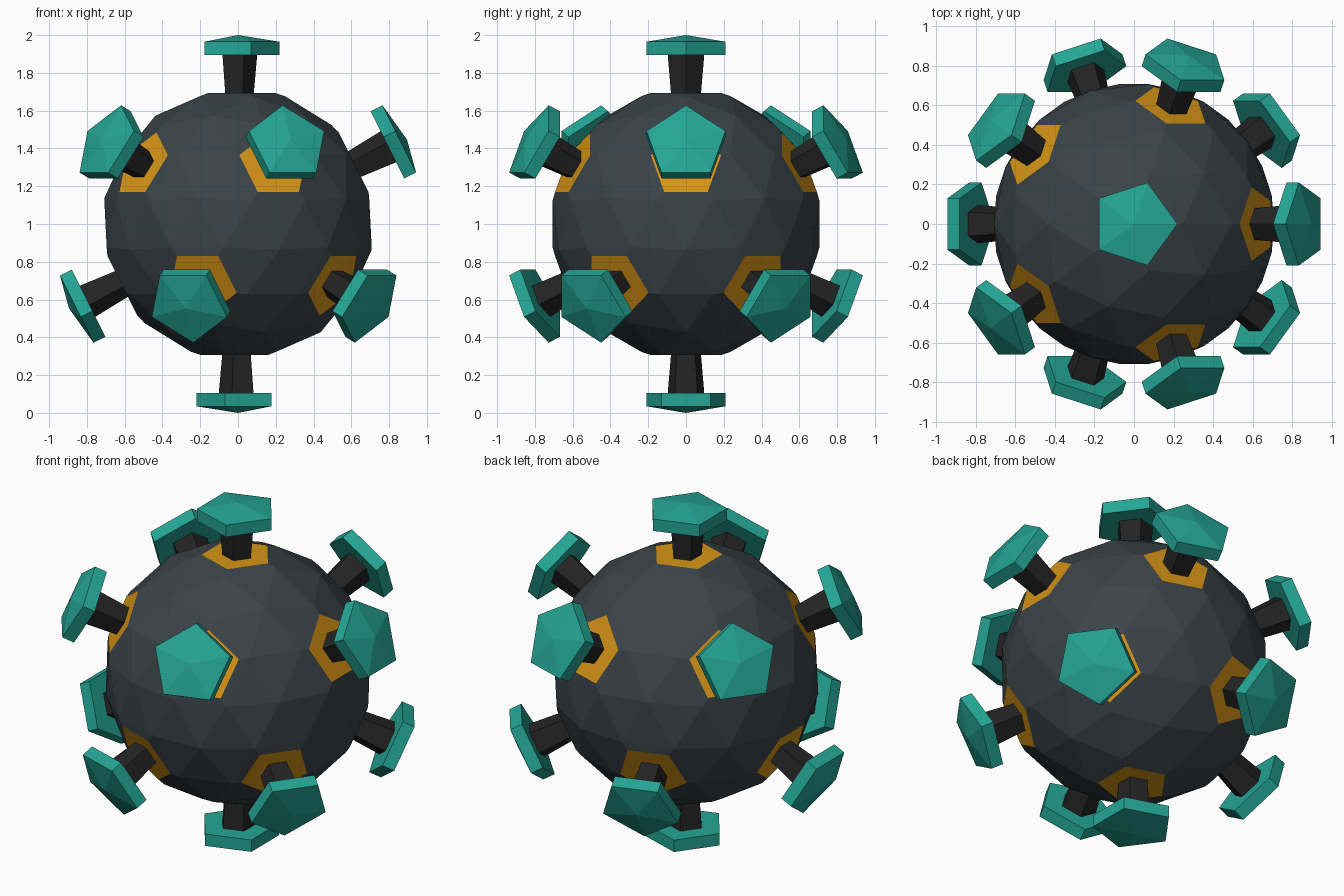
import bpy, bmesh, math
from mathutils import Vector, Matrix

if "Cube" in bpy.data.objects:
    bpy.data.objects.remove(bpy.data.objects["Cube"])

R = 0.721                      # ball radius
CENTRE = Vector((0, 0, 1.0))


def material(name, col):
    m = bpy.data.materials.new(name)
    m.diffuse_color = (*col, 1)
    m.use_nodes = True
    m.node_tree.nodes["Principled BSDF"].inputs["Base Color"].default_value = m.diffuse_color
    return m


SLATE = material("slate grey", (0.043, 0.057, 0.066))
ORANGE = material("orange", (0.68, 0.30, 0.008))
BLACK = material("black", (0.017, 0.017, 0.017))
TEAL = material("teal", (0.018, 0.38, 0.30))


def finish(bm, name, mats, matrix=None):
    bmesh.ops.recalc_face_normals(bm, faces=bm.faces)
    me = bpy.data.meshes.new(name)
    bm.to_mesh(me)
    bm.free()
    for m in mats:
        me.materials.append(m)
    ob = bpy.data.objects.new(name, me)
    ob.matrix_world = matrix or Matrix.Translation(CENTRE)
    bpy.context.collection.objects.link(ob)
    return ob


def pentagon_solid(name, profile, mat, matrix, apex=None):
    """Stack of five-sided rings (radius, height), optionally closed by a point."""
    bm = bmesh.new()
    rings = [[bm.verts.new((r * math.cos(math.tau * k / 5), r * math.sin(math.tau * k / 5), h))
              for k in range(5)] for r, h in profile]
    bm.faces.new(rings[0][::-1])
    for a, b in zip(rings, rings[1:]):
        for k in range(5):
            j = (k + 1) % 5
            bm.faces.new((a[k], a[j], b[j], b[k]))
    if apex is None:
        bm.faces.new(rings[-1])
    else:
        tip = bm.verts.new((0, 0, apex))
        for k in range(5):
            bm.faces.new((rings[-1][k], rings[-1][(k + 1) % 5], tip))
    return finish(bm, name, [mat], matrix)


# Ball: icosahedron with each edge cut in three, pushed out to a sphere
bm = bmesh.new()
bmesh.ops.create_icosphere(bm, subdivisions=1, radius=R)
corners = list(bm.verts)
directions = [v.co.normalized() for v in corners]
bmesh.ops.subdivide_edges(bm, edges=bm.edges[:], cuts=2, use_grid_fill=True)
for v in bm.verts:
    v.co = v.co.normalized() * R

# The twelve corners become flat, slightly raised orange pentagons
poles = [v for v in bm.verts if any(v.co.normalized().dot(d) > 0.999 for d in directions)]
bmesh.ops.dissolve_verts(bm, verts=poles)
pads = [f for f in bm.faces if len(f.verts) == 5]
bmesh.ops.inset_individual(bm, faces=pads, thickness=0.052, depth=0.0)
for f in pads:
    f.material_index = 1
    n = f.calc_center_median().normalized()
    for v in f.verts:
        v.co += n * (0.694 - v.co.dot(n))
finish(bm, "ball", [SLATE, ORANGE])

# Stalk and cap on every pad, one pentagon corner aimed at the nearest pole
for i, n in enumerate(directions):
    if abs(n.z) > 0.99:
        u = Vector((1 if n.z > 0 else -1, 0, 0))
    else:
        u = Vector((0, 0, 1 if n.z > 0 else -1))
    u = (u - n * u.dot(n)).normalized()
    w = n.cross(u)
    frame = Matrix.Translation(CENTRE) @ Matrix((u, w, n)).transposed().to_4x4()
    pentagon_solid(f"stalk_{i + 1}", [(0.083, 0.685), (0.102, 0.9)], BLACK, frame)
    pentagon_solid(f"cap_{i + 1}", [(0.22, 0.895), (0.22, 0.965)], TEAL, frame, apex=1.0)
